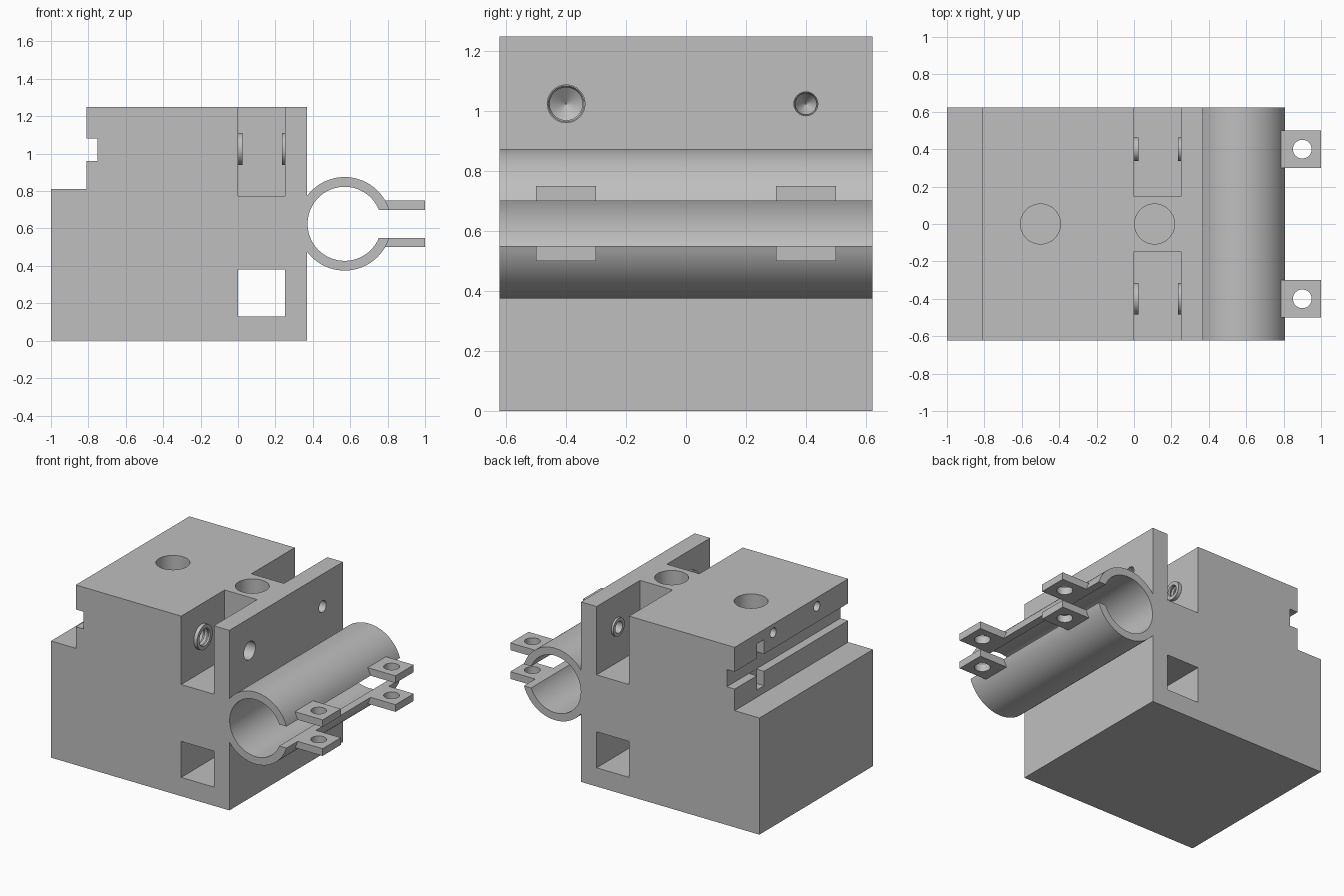
import bpy, bmesh
from math import sin, cos, pi, asin, radians
from mathutils import Matrix

if "Cube" in bpy.data.objects:
    bpy.data.objects.remove(bpy.data.objects["Cube"])

GREY = (0.52, 0.52, 0.52, 1)
mat = bpy.data.materials.new("machined grey")
mat.use_nodes = True
mat.diffuse_color = GREY
mat.node_tree.nodes["Principled BSDF"].inputs["Base Color"].default_value = GREY


def finish(name, bm):
    bmesh.ops.recalc_face_normals(bm, faces=bm.faces)
    me = bpy.data.meshes.new(name)
    bm.to_mesh(me)
    bm.free()
    me.materials.append(mat)
    ob = bpy.data.objects.new(name, me)
    bpy.context.collection.objects.link(ob)
    return ob


def prism(name, outline, y0, y1):
    """Extrude an x-z outline along y."""
    bm = bmesh.new()
    face = bm.faces.new([bm.verts.new((x, y0, z)) for x, z in outline])
    new = bmesh.ops.extrude_face_region(bm, geom=[face])["geom"]
    verts = [v for v in new if isinstance(v, bmesh.types.BMVert)]
    bmesh.ops.translate(bm, verts=verts, vec=(0, y1 - y0, 0))
    return finish(name, bm)


def box(name, x0, x1, y0, y1, z0, z1):
    return prism(name, [(x0, z0), (x1, z0), (x1, z1), (x0, z1)], y0, y1)


def lathe(name, profile, centre, axis="Z", sides=48):
    """Closed solid turned from (radius, height) points."""
    bm = bmesh.new()
    rings = [[bm.verts.new((r * cos(2 * pi * i / sides), r * sin(2 * pi * i / sides), h))
              for i in range(sides)] for r, h in profile]
    for a, b in zip(rings, rings[1:]):
        for i in range(sides):
            j = (i + 1) % sides
            bm.faces.new((a[i], a[j], b[j], b[i]))
    bm.faces.new(rings[0])
    bm.faces.new(rings[-1])
    if axis == "X":
        bm.transform(Matrix.Rotation(pi / 2, 4, "Y"))
    bm.transform(Matrix.Translation(centre))
    return finish(name, bm)


def combine(target, tool, operation="DIFFERENCE"):
    mod = target.modifiers.new("combine", "BOOLEAN")
    mod.operation, mod.solver, mod.object = operation, "EXACT", tool
    bpy.context.view_layer.objects.active = target
    bpy.ops.object.modifier_apply(modifier=mod.name)
    bpy.data.objects.remove(tool)


def smooth(ob):
    bpy.ops.object.select_all(action="DESELECT")
    ob.select_set(True)
    bpy.context.view_layer.objects.active = ob
    bpy.ops.object.shade_smooth_by_angle(angle=radians(30))


# Main block with stepped shoulder and long side groove
W = 0.623
body = prism("main_block", [(-1, 0), (0.37, 0), (0.37, 1.25), (-0.81, 1.25), (-0.81, 1.08),
                            (-0.75, 1.08), (-0.75, 0.96), (-0.81, 0.96), (-0.81, 0.81),
                            (-1, 0.81)], -W, W)

# Top pockets and the square channel running through
combine(body, box("front_pocket", 0, 0.25, -1, -0.147, 0.775, 1.5))
combine(body, box("back_pocket", 0, 0.25, 0.147, 1, 0.775, 1.5))
combine(body, box("square_channel", 0, 0.25, -1, 1, 0.13, 0.38))

# Blind vertical bores
for x in (-0.5, 0.11):
    combine(body, lathe("vertical_bore", [(0.107, 0.75), (0.107, 1.4)], (x, 0, 0)))

# Cross slot and small pin holes on the grooved side
combine(body, box("cross_slot", -0.9, -0.751, 0.3, 0.38, 0.86, 1.18))
for y in (0.2, -0.28):
    combine(body, lathe("pin_hole", [(0.033, -0.9), (0.033, -0.65)], (0, y, 1.19), "X", 24))

# Raised bosses in the pockets with threaded cross holes
for y, r, boss in ((-0.4, 0.063, 0.085), (0.4, 0.04, 0.0625)):
    for x0, x1 in ((-0.02, 0.025), (0.235, 0.27)):
        combine(body, lathe("boss", [(boss, x0), (boss, x1)], (0, y, 1.025), "X"), "UNION")
    thread = [(0.002, -0.24), (r * 0.87, -0.2)]
    for i in range(7):
        thread += [(r, -0.18 + i * 0.03), (r * 0.87, -0.165 + i * 0.03)]
    thread += [(r, 0.03), (r, 0.5)]
    combine(body, lathe("threaded_hole", thread, (0, y, 1.025), "X", 32))
smooth(body)

# Split clamp tube, open towards the right
CX, CZ, R_OUT, R_IN, GAP = 0.57, 0.625, 0.25, 0.198, 0.075


def arc(r, n=72):
    start = asin(GAP / r)
    angles = [start + (2 * pi - 2 * start) * i / n for i in range(n + 1)]
    return [(CX + r * cos(a), CZ + r * sin(a)) for a in angles]


tube = prism("clamp_tube", arc(R_OUT) + arc(R_IN)[::-1], -W, W)
smooth(tube)

# Paired clamp ears with bolt holes
for level, z in (("lower", 0.5), ("upper", 0.7)):
    for side, y in (("front", -0.4), ("back", 0.4)):
        ear = box(f"{level}_{side}_ear", 0.785, 1, y - 0.1, y + 0.1, z, z + 0.05)
        combine(ear, lathe("bolt_hole", [(0.05, 0), (0.05, 2)], (0.9, y, 0)))
        smooth(ear)
